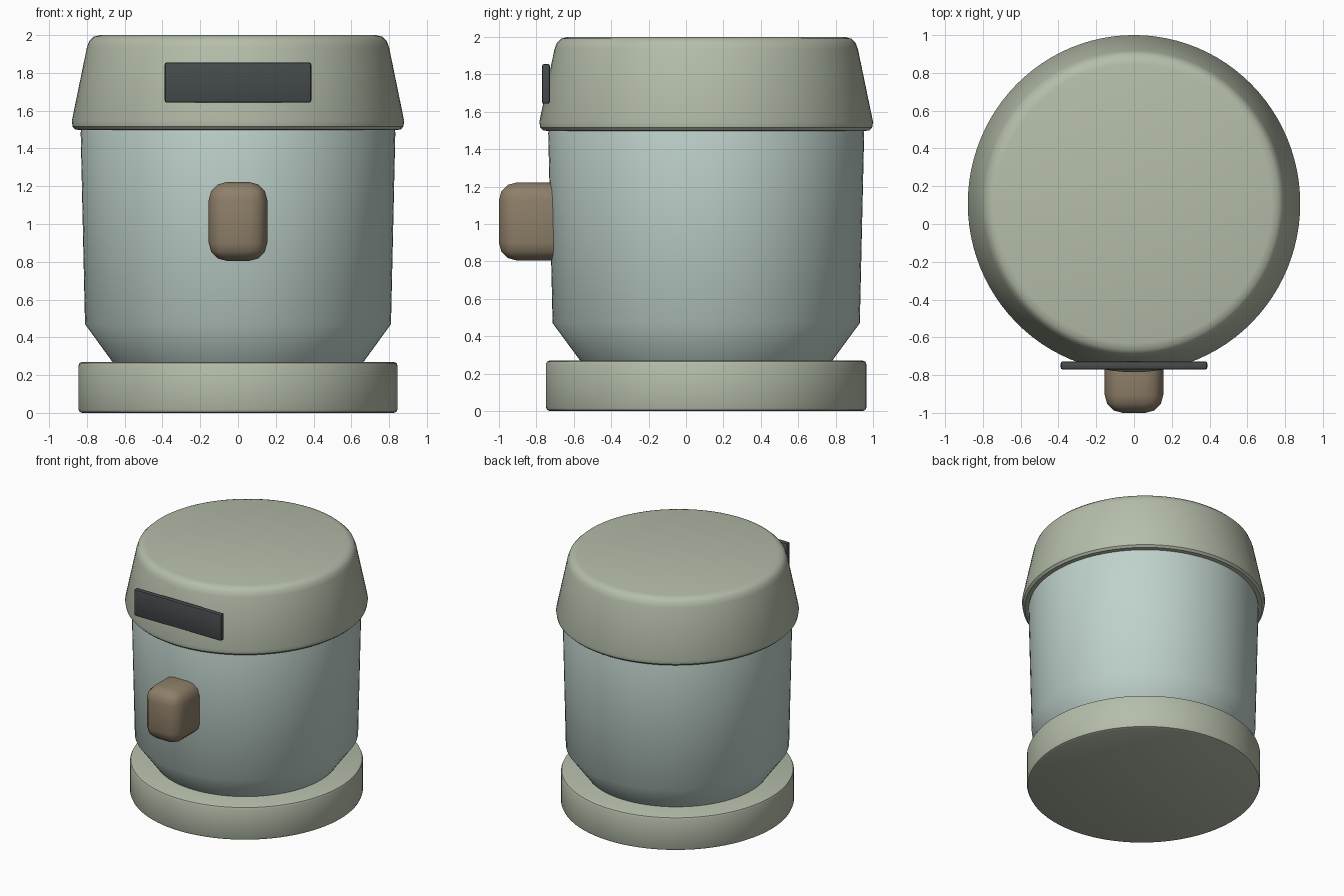
import bpy, math

if "Cube" in bpy.data.objects:
    bpy.data.objects.remove(bpy.data.objects["Cube"])

CENTER_Y = 0.108   # jar axis
Y_STRETCH = 1.014  # jar is very slightly deeper than wide
SEGMENTS = 96


def material(name, rgb):
    m = bpy.data.materials.new(name)
    m.diffuse_color = (*rgb, 1)
    m.use_nodes = True
    m.node_tree.nodes["Principled BSDF"].inputs["Base Color"].default_value = m.diffuse_color
    return m


def finish(obj, mat, angle=35):
    obj.data.materials.append(mat)
    bpy.ops.object.select_all(action='DESELECT')
    obj.select_set(True)
    bpy.context.view_layer.objects.active = obj
    bpy.ops.object.shade_smooth_by_angle(angle=math.radians(angle))


def lathe(name, profile, mat):
    """Closed solid of revolution from (radius, z) points, bottom to top."""
    n = SEGMENTS
    verts, faces = [], []
    for r, z in profile:
        for i in range(n):
            a = 2 * math.pi * i / n
            verts.append((r * math.cos(a), CENTER_Y + r * Y_STRETCH * math.sin(a), z))
    for k in range(len(profile) - 1):
        for i in range(n):
            j = (i + 1) % n
            faces.append((k * n + i, k * n + j, (k + 1) * n + j, (k + 1) * n + i))
    faces.append(tuple(reversed(range(n))))
    faces.append(tuple(range((len(profile) - 1) * n, len(profile) * n)))
    mesh = bpy.data.meshes.new(name)
    mesh.from_pydata(verts, [], faces)
    obj = bpy.data.objects.new(name, mesh)
    bpy.context.collection.objects.link(obj)
    finish(obj, mat)


def rounded_box(name, lo, hi, bevel, segments, mat):
    bpy.ops.mesh.primitive_cube_add(size=1, location=[(a + b) / 2 for a, b in zip(lo, hi)])
    obj = bpy.context.object
    obj.name = name
    obj.scale = [b - a for a, b in zip(lo, hi)]
    bpy.ops.object.transform_apply(location=False, rotation=False, scale=True)
    mod = obj.modifiers.new("bevel", 'BEVEL')
    mod.width, mod.segments = bevel, segments
    bpy.ops.object.modifier_apply(modifier=mod.name)
    finish(obj, mat)


sage = material("sage", (0.46, 0.51, 0.40))
glass = material("pale_blue", (0.52, 0.64, 0.60))
brown = material("brown", (0.27, 0.21, 0.14))
dark = material("dark", (0.06, 0.07, 0.07))

# Base disc with softened rims
lathe("base", [(0.825, 0), (0.839, 0.006), (0.845, 0.02), (0.845, 0.25),
               (0.839, 0.264), (0.825, 0.27)], sage)

# Jar body with chamfered foot
lathe("body", [(0.65, 0.25), (0.665, 0.27), (0.81, 0.47), (0.833, 1.485), (0.825, 1.52)], glass)

# Tapered lid with rounded shoulder
lathe("lid", [(0.83, 1.497), (0.86, 1.5), (0.875, 1.515), (0.88, 1.545), (0.80, 1.935),
              (0.787, 1.97), (0.765, 1.991), (0.73, 2.0)], sage)

# Front knob and lid plate
rounded_box("knob", (-0.155, -1.0, 0.805), (0.155, -0.60, 1.222), 0.095, 3, brown)
rounded_box("plate", (-0.388, -0.77, 1.643), (0.388, -0.728, 1.855), 0.01, 2, dark)
